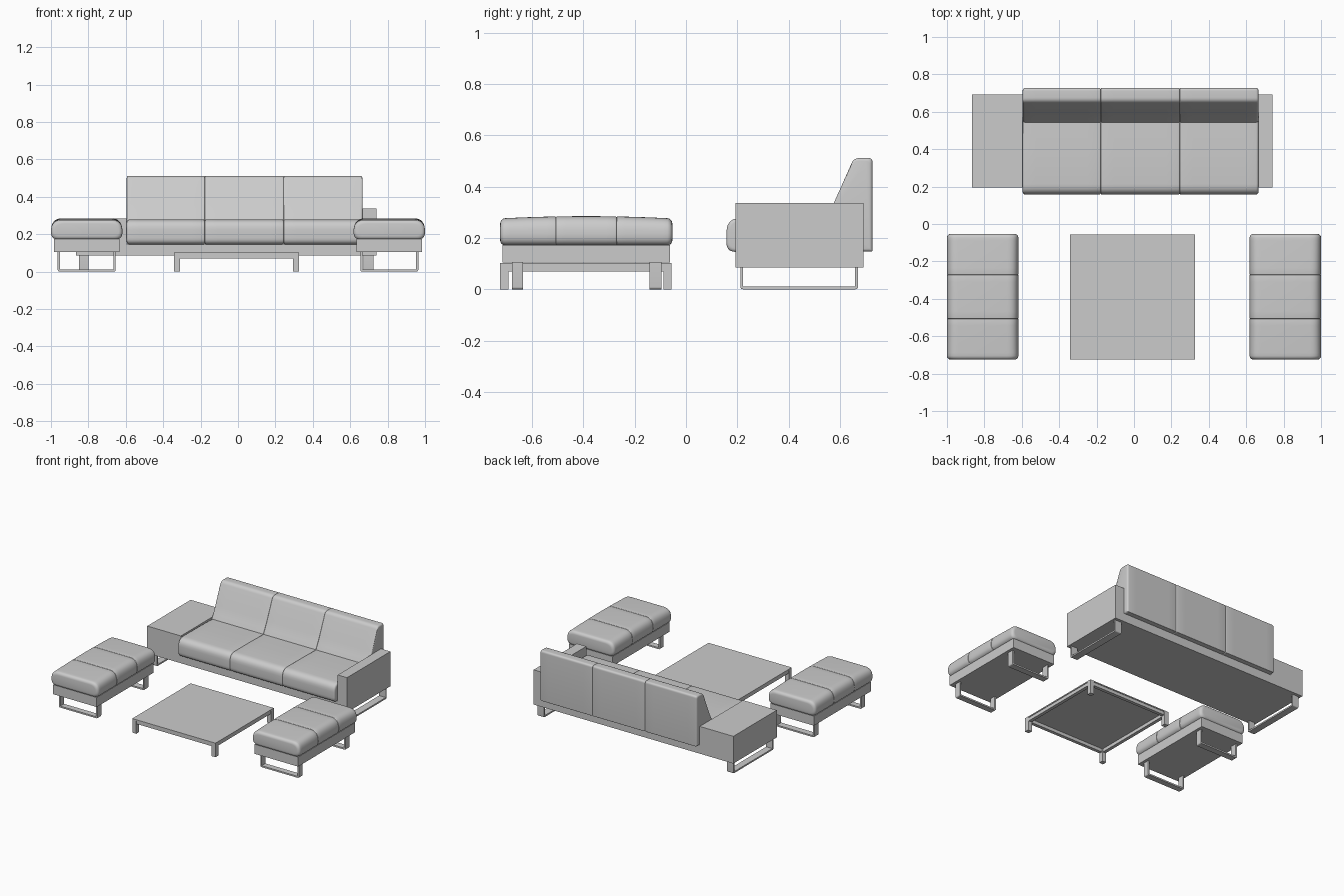
import bpy, bmesh, math
from mathutils import Vector

if "Cube" in bpy.data.objects:
    bpy.data.objects.remove(bpy.data.objects["Cube"])


def finish(name, bm, smooth=False):
    bmesh.ops.recalc_face_normals(bm, faces=bm.faces[:])
    me = bpy.data.meshes.new(name)
    bm.to_mesh(me)
    bm.free()
    if smooth:
        me.shade_smooth()
        me.set_sharp_from_angle(angle=math.radians(35))
    ob = bpy.data.objects.new(name, me)
    bpy.context.collection.objects.link(ob)
    return ob


def box(name, x, y, z):
    bm = bmesh.new()
    bmesh.ops.create_cube(bm, size=1)
    for v in bm.verts:
        v.co = [(r[0] + r[1]) / 2 + c * (r[1] - r[0]) for c, r in zip(v.co, (x, y, z))]
    return finish(name, bm)


def rounded(corners, steps=6):
    """Round each (u, v, radius) corner of a closed outline."""
    out, n = [], len(corners)
    for i, (u, v, r) in enumerate(corners):
        p = Vector((u, v))
        if r == 0:
            out.append(p)
            continue
        a = p + (Vector(corners[i - 1][:2]) - p).normalized() * r
        b = p + (Vector(corners[(i + 1) % n][:2]) - p).normalized() * r
        for k in range(steps + 1):
            t = k / steps
            out.append(a * (1 - t) ** 2 + p * 2 * t * (1 - t) + b * t * t)
    return out


def loft(name, outline, axis, stations, dome=None):
    """Sweep an outline along x or y; stations are (position, inset)."""
    us, vs = [p.x for p in outline], [p.y for p in outline]
    cu, cv = (min(us) + max(us)) / 2, (min(vs) + max(vs)) / 2
    hu, hv = max(us) - cu, max(vs) - cv
    bm, rings = bmesh.new(), []
    for pos, inset in stations:
        ring = []
        for p in outline:
            u = cu + (p.x - cu) * (1 - inset / hu)
            v = cv + (p.y - cv) * (1 - inset / hv)
            if dome and v > cv:
                v += dome(pos) * (v - cv) / hv
            ring.append(bm.verts.new((pos, u, v) if axis == 'x' else (u, pos, v)))
        rings.append(ring)
    n = len(outline)
    for a, b in zip(rings, rings[1:]):
        for i in range(n):
            bm.faces.new((a[i], a[(i + 1) % n], b[(i + 1) % n], b[i]))
    bm.faces.new(rings[0])
    bm.faces.new(rings[-1])
    return finish(name, bm, True)


def panel(a, b, ra, rb, steps=4):
    """Stations for one cushion panel with rounded ends."""
    q = [math.pi / 2 * k / steps for k in range(steps + 1)]
    start = [(a + ra * (1 - math.sin(t)), ra * (1 - math.cos(t))) for t in reversed(q)]
    start = [(a + ra * (1 - math.cos(t)), ra * (1 - math.sin(t))) for t in q]
    end = [(b - rb * (1 - math.cos(t)), rb * (1 - math.sin(t))) for t in reversed(q)]
    mid = [(a + (b - a) * k / 6, 0) for k in range(1, 6)]
    return start + mid + end


def u_leg(name, axis, u0, u1, top, span, t=0.011):
    outline = rounded([(u0, top, 0), (u0, 0, .01), (u1, 0, .01), (u1, top, 0),
                       (u1 - t, top, 0), (u1 - t, t, 0), (u0 + t, t, 0), (u0 + t, top, 0)], 4)
    loft(name, outline, axis, [(span[0], 0), (span[1], 0)])


# sofa body and arms
box("sofa_base", (-.595, .665), (.194, .692), (.085, .147))
box("wide_low_arm", (-.865, -.595), (.194, .692), (.085, .283))
box("narrow_arm", (.665, .74), (.194, .692), (.085, .337))
u_leg("sofa_left_leg", 'x', .212, .671, .086, (-.85, -.80))
u_leg("sofa_right_leg", 'x', .212, .671, .086, (.672, .725))

# sofa cushions
seat = rounded([(.158, .146, .035), (.158, .278, .055), (.40, .277, 0),
                (.60, .272, 0), (.60, .146, 0)])
back = rounded([(.727, .147, .004), (.727, .512, .016), (.655, .512, .022),
                (.576, .335, .03), (.542, .272, .01), (.542, .147, 0)])
xs = [-.595, -.178, .244, .665]
for i in range(3):
    ra = .012 if i == 0 else .006
    rb = .012 if i == 2 else .006
    loft(f"seat_cushion_{i + 1}", seat, 'x', panel(xs[i], xs[i + 1], ra, rb))
    loft(f"back_cushion_{i + 1}", back, 'x', panel(xs[i], xs[i + 1], ra, rb))

# pair of ottomans
ys = [-.725, -.507, -.271, -.053]
for side, s in (("left", -1), ("right", 1)):
    c = s * .809
    box(f"{side}_ottoman_base", (c - .175, c + .175), (-.716, -.062), (.104, .173))
    cushion = rounded([(c - .191, .171, .04), (c - .191, .276, .06),
                       (c + .191, .276, .06), (c + .191, .171, .04)], 8)
    for i in range(3):
        loft(f"{side}_ottoman_cushion_{i + 1}", cushion, 'y',
             panel(ys[i], ys[i + 1], .02 if i == 0 else .004, .02 if i == 2 else .004),
             dome=lambda y: .009 * (1 - ((y + .389) / .336) ** 2))
    for end, span in (("front", (-.678, -.635)), ("back", (-.142, -.095))):
        u_leg(f"{side}_ottoman_{end}_leg", 'y', c - .155, c + .155, .105, span)

# coffee table
x0, x1, y0, y1, w = -.342, .327, -.725, -.056, .032
box("table_top", (x0, x1), (y0, y1), (.094, .102))
for i, x in enumerate((x0, x1 - w)):
    box(f"table_side_rail_{i + 1}", (x + .004, x + w - .004), (y0 + w, y1 - w), (.07, .094))
    for j, y in enumerate((y0, y1 - w)):
        box(f"table_leg_{i + 1}_{j + 1}", (x, x + w), (y, y + w), (0, .094))
for j, y in enumerate((y0, y1 - w)):
    box(f"table_end_rail_{j + 1}", (x0 + w, x1 - w), (y + .004, y + w - .004), (.07, .094))
